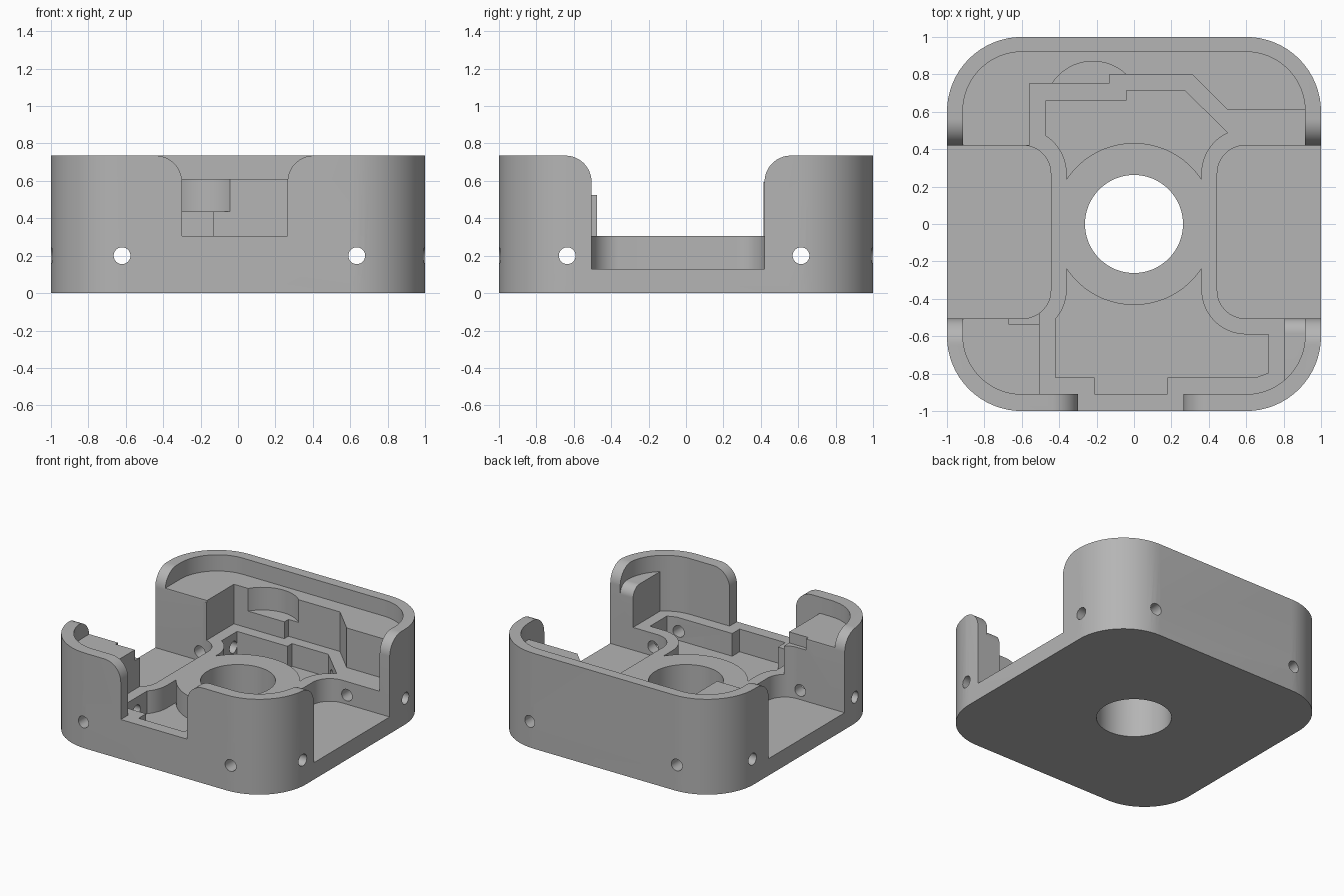
import bpy, bmesh
from math import cos, sin, radians

if "Cube" in bpy.data.objects:
    bpy.data.objects.remove(bpy.data.objects["Cube"], do_unlink=True)

TOP, SHELF, DECK, FLOOR, ABOVE = 0.735, 0.61, 0.305, 0.13, 1.0
Y0, Y1 = -0.505, 0.42          # side opening limits

grey = bpy.data.materials.new("plain_grey")
grey.use_nodes = True
colour = (0.46, 0.46, 0.46, 1)
grey.diffuse_color = colour
grey.node_tree.nodes["Principled BSDF"].inputs["Base Color"].default_value = colour


def arc(cx, cy, r, a0, a1, n=16):
    angles = [radians(a0 + (a1 - a0) * i / n) for i in range(n + 1)]
    return [(cx + r * cos(a), cy + r * sin(a)) for a in angles]


def rounded(x0, x1, y0, y1, r):
    return (arc(x1 - r, y1 - r, r, 0, 90) + arc(x0 + r, y1 - r, r, 90, 180)
            + arc(x0 + r, y0 + r, r, 180, 270) + arc(x1 - r, y0 + r, r, 270, 360))


def circle(cx, cy, r, n=48):
    return arc(cx, cy, r, 0, 360, n)[:-1]


def prism(name, pts, lo, hi, axis="Z"):
    """Extrude a closed profile between lo and hi along an axis."""
    place = {"Z": lambda u, v: (u, v, lo), "X": lambda u, v: (lo, u, v),
             "Y": lambda u, v: (u, lo, v)}[axis]
    bm = bmesh.new()
    face = bm.faces.new([bm.verts.new(place(u, v)) for u, v in pts])
    ext = bmesh.ops.extrude_face_region(bm, geom=[face])
    move = [0, 0, 0]
    move["XYZ".index(axis)] = hi - lo
    bmesh.ops.translate(bm, vec=move,
                        verts=[g for g in ext["geom"] if isinstance(g, bmesh.types.BMVert)])
    bmesh.ops.remove_doubles(bm, verts=bm.verts, dist=0.0001)
    bmesh.ops.recalc_face_normals(bm, faces=bm.faces)
    mesh = bpy.data.meshes.new(name)
    bm.to_mesh(mesh)
    bm.free()
    mesh.materials.append(grey)
    ob = bpy.data.objects.new(name, mesh)
    bpy.context.collection.objects.link(ob)
    return ob


def flare(a, b, r, top):
    """Opening profile whose upper corners round outwards."""
    return (arc(a - r, top - r, r, 0, 90) + [(a - r, ABOVE), (b + r, ABOVE)]
            + arc(b + r, top - r, r, 90, 180))


body = prism("case_body", rounded(-1, 1, -1, 1, 0.4), 0, TOP)
cutters = []


def cut(name, *args):
    ob = prism(name, *args)
    ob.hide_render = True
    cutters.append(ob)


# Upper cavity inside the rim
cut("upper_cavity", rounded(-0.915, 0.915, -0.91, 0.92, 0.315), SHELF, ABOVE)

# Stepped middle cavity down to the deck, including the front opening
middle = [(-0.56, 0.3), (-0.56, 0.75), (-0.13, 0.75), (-0.13, 0.8), (0.31, 0.8),
          (0.5, 0.61), (0.915, 0.61), (0.915, 0), (0.805, 0)]
middle += arc(0.6, -0.595, 0.315, -49.4, -90)
middle += [(0.265, -0.91), (0.265, -1.1), (-0.3, -1.1), (-0.3, -0.91),
           (-0.505, -0.91), (-0.505, -0.3)]
cut("middle_cavity", middle, DECK, ABOVE)

# Side bays, open to the outside
for side, s in (("left", 1), ("right", -1)):
    bay = ([(1.2, Y0)] + arc(0.595, Y0 + 0.15, 0.15, 270, 180)
           + arc(0.595, Y1 - 0.15, 0.15, 180, 90) + [(1.2, Y1)])
    cut(side + "_bay", [(s * x, y) for x, y in bay], FLOOR, ABOVE)

# Rounded upper corners of the openings
cut("side_flare", flare(Y0, Y1, 0.14, TOP), -1.2, 1.2, "X")
cut("front_flare", flare(-0.3, 0.265, 0.14, TOP), -1.1, -0.8, "Y")
cut("shelf_flare", flare(Y0, Y1, 0.08, SHELF), 0.7, 0.915, "X")

# Shelf notch and round alcove
cut("shelf_notch", [(-0.67, -0.535), (-0.4, -0.535), (-0.4, -0.4), (-0.67, -0.4)], 0.525, ABOVE)
cut("alcove", circle(-0.22, 0.61, 0.26), 0.435, ABOVE)

# Deep pockets in front of and behind the central ring
front = arc(-0.6, -0.35, 0.24, 0, -41.4)
front += [(-0.42, -0.82), (-0.21, -0.82), (-0.21, -0.91), (0.18, -0.91), (0.18, -0.82),
          (0.655, -0.82), (0.72, -0.795), (0.72, -0.59)]
front += arc(0.6, -0.35, 0.24, -90, -180) + arc(0, 0, 0.433, -33.7, -146.3, 24)
cut("front_pocket", front, FLOOR, 0.4)

back = arc(-0.6, 0.27, 0.24, 0, 57.2)
back += [(-0.47, 0.66), (-0.04, 0.66), (-0.04, 0.715), (0.27, 0.715)]
back += arc(0.6, 0.27, 0.24, 114.6, 180) + arc(0, 0, 0.433, 33.7, 146.3, 24)
cut("back_pocket", back, FLOOR, 0.4)

# Central hole and the screw holes
cut("centre_hole", circle(0, 0, 0.262, 64), -0.2, ABOVE)
for axis, spots in (("Y", (-0.62, 0.635)), ("X", (-0.635, 0.615))):
    for p in spots:
        cut("screw_hole", circle(p, 0.2, 0.045, 24), -1.2, 1.2, axis)

# Apply the cuts
bpy.context.view_layer.objects.active = body
for ob in cutters:
    mod = body.modifiers.new(ob.name, "BOOLEAN")
    mod.operation, mod.solver, mod.object = "DIFFERENCE", "EXACT", ob
    bpy.ops.object.modifier_apply(modifier=mod.name)
    bpy.data.objects.remove(ob, do_unlink=True)

bpy.ops.object.select_all(action="DESELECT")
body.select_set(True)
bpy.ops.object.shade_smooth_by_angle(angle=radians(30))
